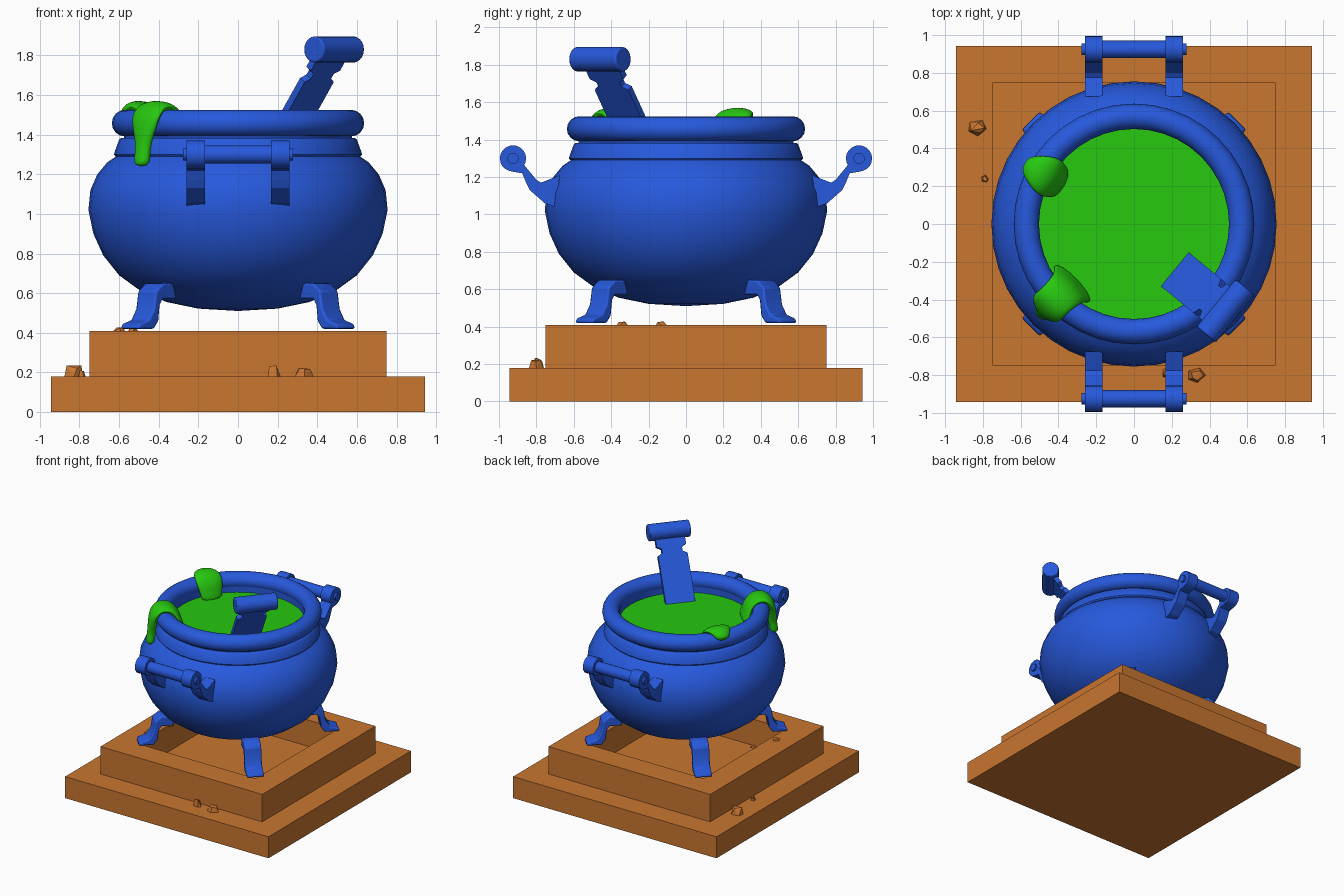
import bpy, bmesh, math, random
from mathutils import Vector, Matrix

if "Cube" in bpy.data.objects:
    bpy.data.objects.remove(bpy.data.objects["Cube"])

random.seed(4)


def material(name, rgb):
    m = bpy.data.materials.new(name)
    m.diffuse_color = (*rgb, 1)
    m.use_nodes = True
    m.node_tree.nodes["Principled BSDF"].inputs["Base Color"].default_value = m.diffuse_color
    return m


BLUE = material("blue_iron", (0.02, 0.10, 0.72))
BROWN = material("brown_stone", (0.58, 0.18, 0.03))
GREEN = material("green_slime", (0.02, 0.58, 0.005))


def finish(name, bm, mat, smooth=None, bevel=0, subsurf=0):
    bmesh.ops.recalc_face_normals(bm, faces=bm.faces)
    me = bpy.data.meshes.new(name)
    bm.to_mesh(me)
    bm.free()
    me.materials.append(mat)
    ob = bpy.data.objects.new(name, me)
    bpy.context.collection.objects.link(ob)
    if bevel:
        mod = ob.modifiers.new("bevel", 'BEVEL')
        mod.width, mod.segments = bevel, 2
    if subsurf:
        mod = ob.modifiers.new("subsurf", 'SUBSURF')
        mod.levels = mod.render_levels = subsurf
    if smooth:
        bpy.ops.object.select_all(action='DESELECT')
        ob.select_set(True)
        bpy.context.view_layer.objects.active = ob
        bpy.ops.object.shade_smooth_by_angle(angle=math.radians(smooth))
    return ob


def lathe(name, profile, mat, closed=False, seg=40, smooth=40):
    bm = bmesh.new()
    vs = [bm.verts.new((r, 0, z)) for r, z in profile]
    es = [bm.edges.new(p) for p in zip(vs, vs[1:])]
    if closed:
        es.append(bm.edges.new((vs[-1], vs[0])))
    bmesh.ops.spin(bm, geom=vs + es, cent=(0, 0, 0), axis=(0, 0, 1),
                   angle=math.tau, steps=seg)
    bmesh.ops.remove_doubles(bm, verts=bm.verts, dist=1e-4)
    return finish(name, bm, mat, smooth)


def prism(name, pts, origin, a, b, half, mat, **kw):
    """Outline in the plane (a, b), given thickness along the normal."""
    origin, a, b = Vector(origin), Vector(a), Vector(b)
    n = a.cross(b).normalized()
    bm = bmesh.new()
    f = bm.faces.new([bm.verts.new(origin + a * p + b * q - n * half) for p, q in pts])
    ext = bmesh.ops.extrude_face_region(bm, geom=[f])["geom"]
    bmesh.ops.translate(bm, vec=n * half * 2,
                        verts=[v for v in ext if isinstance(v, bmesh.types.BMVert)])
    return finish(name, bm, mat, **kw)


def rod(name, p, q, r, mat, seg=20, bevel=0):
    p, q = Vector(p), Vector(q)
    bm = bmesh.new()
    m = Matrix.Translation((p + q) / 2) @ (q - p).to_track_quat('Z', 'Y').to_matrix().to_4x4()
    bmesh.ops.create_cone(bm, cap_ends=True, segments=seg, radius1=r, radius2=r,
                          depth=(q - p).length, matrix=m)
    return finish(name, bm, mat, smooth=35, bevel=bevel)


def block(name, half, z0, z1):
    bm = bmesh.new()
    bmesh.ops.create_cube(bm, size=1, matrix=Matrix.Translation((0, 0, (z0 + z1) / 2))
                          @ Matrix.Diagonal((half * 2, half * 2, z1 - z0, 1)))
    return bm


# stepped plinth, upper tier hollowed in the middle
finish("lower_plinth", block("lower_plinth", 0.943, 0, 0.18), BROWN)
bm = block("upper_plinth", 0.75, 0.18, 0.41)
top = [f for f in bm.faces if f.normal.z > 0.9]
bmesh.ops.inset_region(bm, faces=top, thickness=0.29)
bmesh.ops.inset_individual(bm, faces=top, thickness=0, depth=-0.22)
finish("upper_plinth", bm, BROWN)

# loose stone chips
for i, (x, y, z, sx, sy, sz) in enumerate([
        (-0.83, 0.51, 0.18, 0.05, 0.045, 0.06), (-0.79, 0.24, 0.18, 0.02, 0.02, 0.03),
        (0.33, -0.80, 0.18, 0.05, 0.04, 0.055), (0.18, -0.79, 0.18, 0.035, 0.03, 0.055),
        (-0.60, -0.34, 0.41, 0.03, 0.03, 0.018), (-0.53, -0.13, 0.41, 0.025, 0.03, 0.018)]):
    bm = bmesh.new()
    for k in range(10):
        t = k * math.tau / 5 + random.uniform(-0.3, 0.3)
        s = 1 if k < 5 else random.uniform(0.5, 0.8)
        bm.verts.new((x + sx * s * math.cos(t), y + sy * s * math.sin(t),
                      z if k < 5 else z + sz * random.uniform(0.6, 1)))
    bmesh.ops.convex_hull(bm, input=bm.verts)
    finish(f"stone_chip_{i}", bm, BROWN)

# cauldron body, collar, neck, rim and brew
lathe("cauldron_body", [(0, 0.51), (0.2, 0.522), (0.36, 0.555), (0.49, 0.61), (0.60, 0.69),
                        (0.68, 0.79), (0.73, 0.90), (0.755, 1.02), (0.745, 1.12),
                        (0.71, 1.20), (0.66, 1.26), (0.60, 1.30)], BLUE)
lathe("collar", [(0.57, 1.29), (0.618, 1.29), (0.626, 1.30), (0.622, 1.315), (0.60, 1.375),
                 (0.59, 1.383), (0.55, 1.383)], BLUE, closed=True)
lathe("neck", [(0.51, 1.30), (0.575, 1.30), (0.575, 1.44), (0.51, 1.44)], BLUE, closed=True)
lathe("rim", [(0.57 + 0.067 * math.cos(k * math.tau / 16), 1.458 + 0.067 * math.sin(k * math.tau / 16))
              for k in range(16)], BLUE, closed=True)
lathe("brew_surface", [(0, 1.38), (0.53, 1.38)], GREEN)

# four curved legs on the diagonals
LEG = [(0.50, 0.57), (0.525, 0.65), (0.60, 0.65), (0.65, 0.61), (0.665, 0.52), (0.70, 0.465),
       (0.765, 0.445), (0.775, 0.42), (0.66, 0.42), (0.63, 0.46), (0.62, 0.54), (0.60, 0.57)]
for sx in (-1, 1):
    for sy in (-1, 1):
        prism(f"leg_{'right' if sx > 0 else 'left'}_{'back' if sy > 0 else 'front'}", LEG,
              (0, 0, 0), (sx * 0.7071, sy * 0.7071, 0), (0, 0, 1), 0.066, BLUE,
              smooth=40, bevel=0.01)

# front and back carrying handles
LUG = [(0.674, 1.21), (0.775, 1.17), (0.80, 1.185), (0.87, 1.27), (0.955, 1.245), (0.935, 1.23),
       (0.875, 1.22), (0.855, 1.17), (0.835, 1.13), (0.755, 1.06), (0.70, 1.04)]
for side, s in (("front", -1), ("back", 1)):
    for end, e in (("left", -1), ("right", 1)):
        prism(f"{side}_lug_{end}", LUG, (e * 0.213, 0, 0), (0, s, 0), (0, 0, 1), 0.047, BLUE)
        rod(f"{side}_lug_eye_{end}", (e * 0.166, s * 0.925, 1.30), (e * 0.26, s * 0.925, 1.30),
            0.07, BLUE)
    rod(f"{side}_handle_bar", (-0.2, s * 0.925, 1.30), (0.2, s * 0.925, 1.30), 0.046, BLUE)
    rod(f"{side}_handle_pin", (-0.277, s * 0.925, 1.30), (0.277, s * 0.925, 1.30), 0.03, BLUE)

# leaning paddle with notched neck and rolled grip
across = Vector((0.635, 0.772, 0))
along = Vector((0.772 * 0.72, -0.635 * 0.72, 1)).normalized()
half_outline = [(0.116, -0.08), (0.116, 0.365), (0.08, 0.385), (0.08, 0.415), (0.116, 0.435),
                (0.116, 0.54)]
outline = half_outline + [(-p, q) for p, q in reversed(half_outline)]
prism("paddle", outline, (0.234, -0.254, 1.38), across, along, 0.018, BLUE)
grip = Vector((0.485, -0.46, 1.83))
rod("paddle_grip", grip - across * 0.162, grip + across * 0.162, 0.066, BLUE, bevel=0.008)


def slime(name, angle, path):
    """Sweep a soft oval of varying width along a path of (radius, height, half width)."""
    out = Vector((math.cos(angle), math.sin(angle), 0))
    side, up = Vector((-out.y, out.x, 0)), Vector((0, 0, 1))
    bm = bmesh.new()
    rings = []
    for i, (r, z, w) in enumerate(path):
        p, q = path[max(i - 1, 0)], path[min(i + 1, len(path) - 1)]
        t = (out * (q[0] - p[0]) + up * (q[1] - p[1])).normalized()
        n = t.cross(side)
        rings.append([bm.verts.new(out * r + up * z + side * w * math.cos(k * math.tau / 8)
                                   + n * 0.036 * math.sin(k * math.tau / 8)) for k in range(8)])
    for a, b in zip(rings, rings[1:]):
        for k in range(8):
            bm.faces.new((a[k], a[(k + 1) % 8], b[(k + 1) % 8], b[k]))
    bm.faces.new(rings[0])
    bm.faces.new(rings[-1])
    finish(name, bm, GREEN, smooth=80, subsurf=2)


# slime spilling over the rim
OVER = [(0.61, 1.535), (0.57, 1.542), (0.52, 1.53), (0.48, 1.48), (0.465, 1.42), (0.44, 1.36)]
slime("slime_drip_front", math.radians(224),
      [(0.675, 1.24, 0.035), (0.675, 1.27, 0.055), (0.665, 1.33, 0.045), (0.66, 1.41, 0.075),
       (0.65, 1.49, 0.11)] + [(r, z, w) for (r, z), w in zip(OVER, (.105, .105, .11, .12, .14, .16))])
slime("slime_drip_back", math.radians(151),
      [(0.655, 1.49, 0.05)] + [(r, z, w) for (r, z), w in zip(OVER, (.08, .105, .12, .115, .10, .09))])
